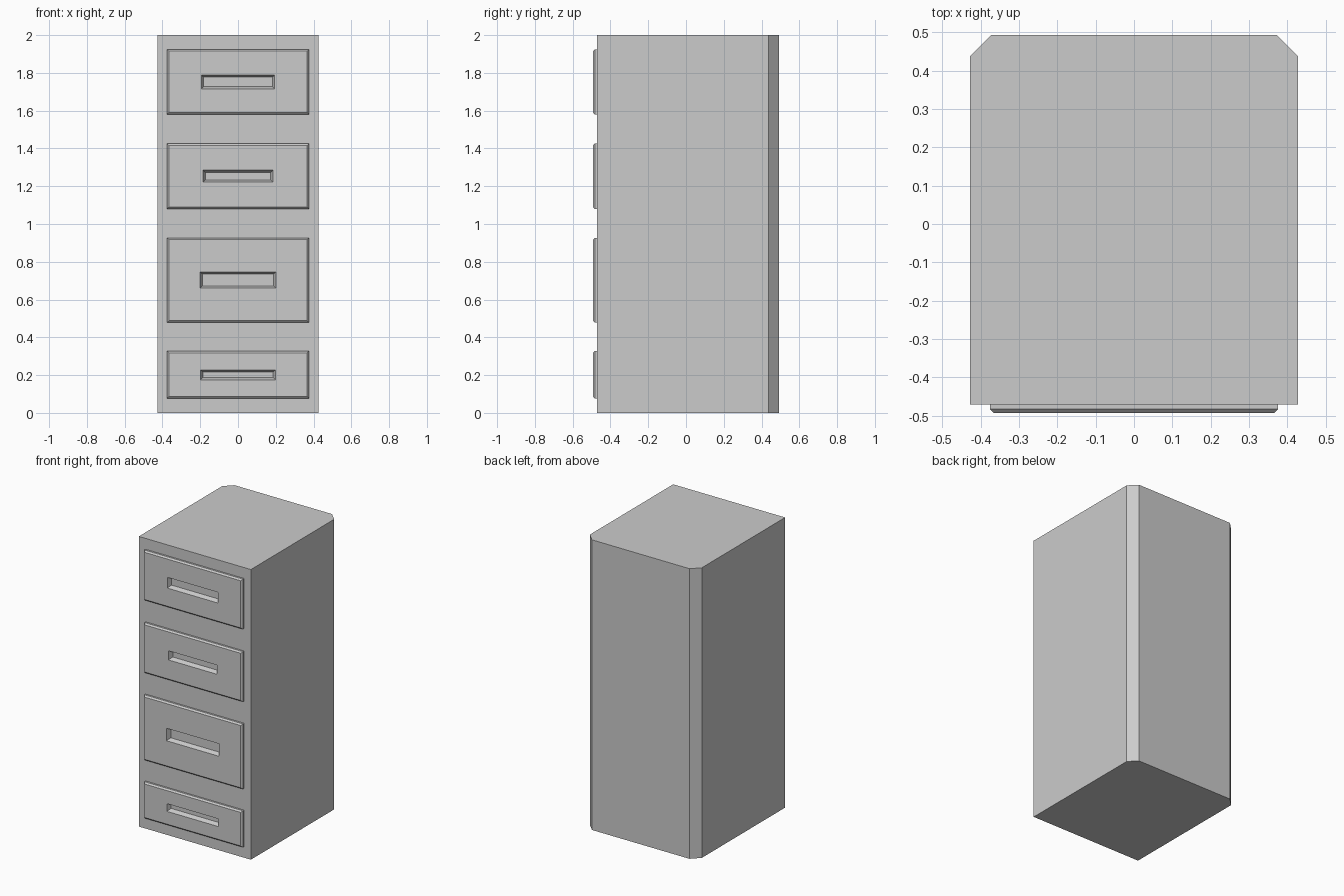
import bpy, bmesh

if "Cube" in bpy.data.objects:
    bpy.data.objects.remove(bpy.data.objects["Cube"])

HALF_W, BACK, FACE, FRONT, TOP = 0.427, 0.493, -0.47, -0.493, 2.0
CHAMFER = 0.055
DRAWER_HALF, EDGE = 0.376, 0.01
RECESS_Y = -0.463

# drawer bottom, drawer top, recess half width, recess bottom, recess top
DRAWERS = {
    "bottom_drawer": (0.077, 0.328, 0.198, 0.175, 0.228),
    "large_drawer": (0.478, 0.927, 0.200, 0.661, 0.747),
    "upper_drawer": (1.080, 1.425, 0.185, 1.222, 1.285),
    "top_drawer": (1.580, 1.925, 0.194, 1.715, 1.789),
}


def finish(bm, name):
    bm.normal_update()
    mesh = bpy.data.meshes.new(name)
    bm.to_mesh(mesh)
    bm.free()
    obj = bpy.data.objects.new(name, mesh)
    bpy.context.collection.objects.link(obj)
    return obj


# Carcass: plan outline with chamfered back corners, extruded upwards
bm = bmesh.new()
plan = [(-HALF_W, FACE), (HALF_W, FACE), (HALF_W, BACK - CHAMFER),
        (HALF_W - CHAMFER, BACK), (CHAMFER - HALF_W, BACK), (-HALF_W, BACK - CHAMFER)]
low = [bm.verts.new((x, y, 0)) for x, y in plan]
high = [bm.verts.new((x, y, TOP)) for x, y in plan]
bm.faces.new(low[::-1])
bm.faces.new(high)
for i in range(len(plan)):
    j = (i + 1) % len(plan)
    bm.faces.new((low[i], low[j], high[j], high[i]))
bm.normal_update()

# Drawer openings: slice the front face and remove the drawer cells
cuts = [((x, 0, 0), (1, 0, 0)) for x in (-DRAWER_HALF, DRAWER_HALF)]
cuts += [((0, 0, z), (0, 0, 1)) for d in DRAWERS.values() for z in d[:2]]
for co, no in cuts:
    faces = [f for f in bm.faces if f.normal.y < -0.9]
    edges = {e for f in faces for e in f.edges}
    verts = {v for f in faces for v in f.verts}
    bmesh.ops.bisect_plane(bm, geom=faces + list(edges) + list(verts),
                           plane_co=co, plane_no=no)
    bm.normal_update()
cells = []
for f in bm.faces:
    c = f.calc_center_median()
    if f.normal.y < -0.9 and abs(c.x) < DRAWER_HALF and any(
            d[0] < c.z < d[1] for d in DRAWERS.values()):
        cells.append(f)
bmesh.ops.delete(bm, geom=cells, context='FACES')
finish(bm, "cabinet_carcass")


# Drawer front: stepped rectangular rings from the cabinet face to the grip recess
def drawer_front(name, z0, z1, grip, g0, g1):
    t = 0.012
    rings = [
        (DRAWER_HALF, z0, z1, FACE),
        (DRAWER_HALF, z0, z1, FRONT + EDGE),
        (DRAWER_HALF - EDGE, z0 + EDGE, z1 - EDGE, FRONT),
        (grip, g0, g1, FRONT),
        (grip - t, g0 + t, g1 - t, RECESS_Y),
    ]
    bm = bmesh.new()
    loops = [[bm.verts.new(p) for p in ((-w, y, a), (w, y, a), (w, y, b), (-w, y, b))]
             for w, a, b, y in rings]
    for outer, inner in zip(loops, loops[1:]):
        for i in range(4):
            j = (i + 1) % 4
            bm.faces.new((outer[i], outer[j], inner[j], inner[i]))
    bm.faces.new(loops[-1])
    finish(bm, name)


for name, dims in DRAWERS.items():
    drawer_front(name, *dims)
